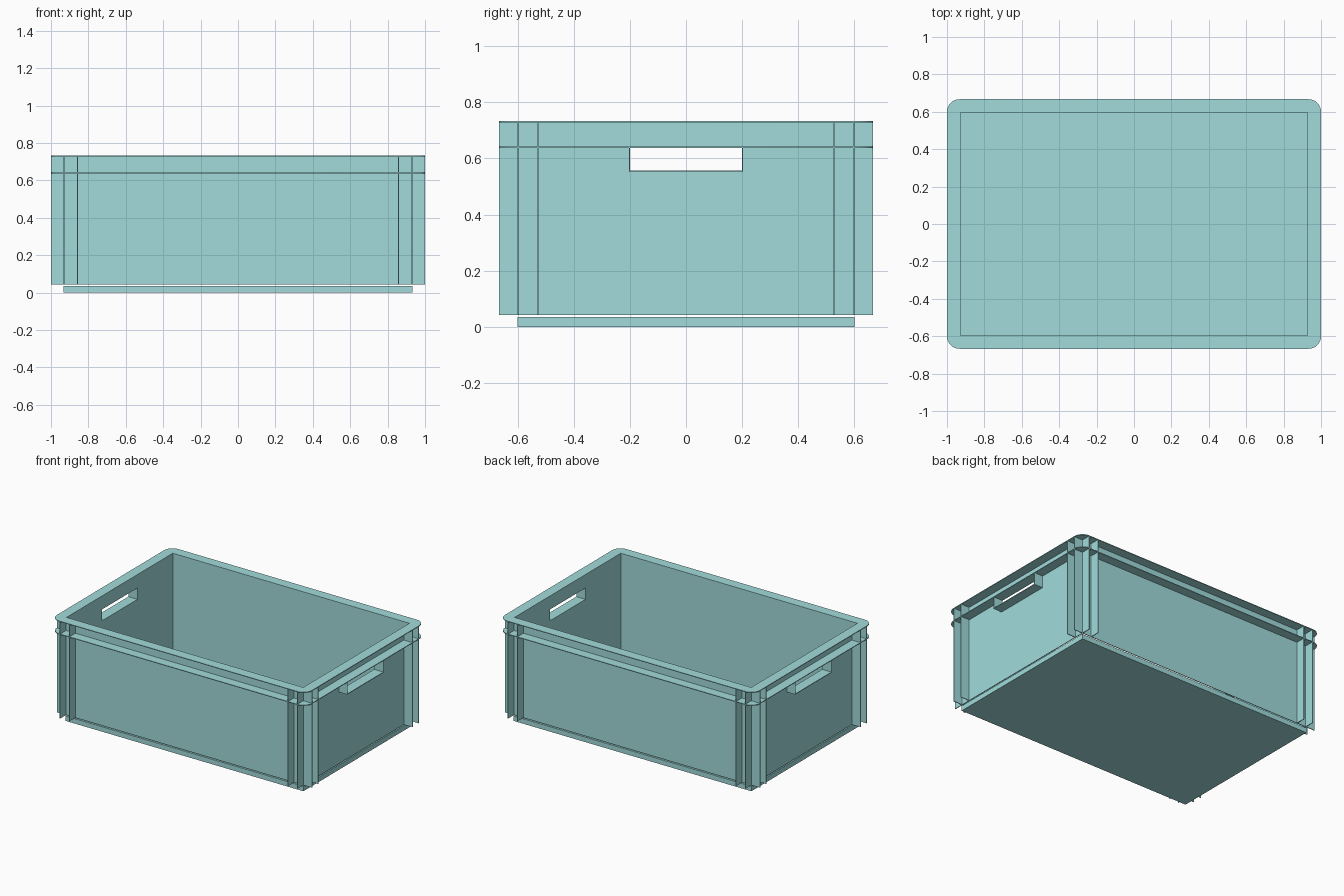
import bpy, bmesh, math

if "Cube" in bpy.data.objects:
    bpy.data.objects.remove(bpy.data.objects["Cube"])

X, Y = 1.0, 0.667          # rim outer half sizes
WX, WY = 0.933, 0.600      # wall outer half sizes
T = 0.005                  # sheet thickness
BOTTOM, LEDGE, TOP = 0.043, 0.637, 0.733

teal = bpy.data.materials.new("teal_plastic")
teal.diffuse_color = (0.36, 0.71, 0.71, 1)
teal.use_nodes = True
teal.node_tree.nodes["Principled BSDF"].inputs["Base Color"].default_value = teal.diffuse_color


def finish(name, bm):
    bmesh.ops.recalc_face_normals(bm, faces=bm.faces)
    me = bpy.data.meshes.new(name)
    bm.to_mesh(me)
    bm.free()
    me.materials.append(teal)
    ob = bpy.data.objects.new(name, me)
    bpy.context.collection.objects.link(ob)
    return ob


def boxes(name, spans):
    """One object made of boxes given as (x0, x1, y0, y1, z0, z1)."""
    bm = bmesh.new()
    for x0, x1, y0, y1, z0, z1 in spans:
        vs = bmesh.ops.create_cube(bm, size=1)["verts"]
        bmesh.ops.scale(bm, verts=vs, vec=(abs(x1 - x0), abs(y1 - y0), z1 - z0))
        bmesh.ops.translate(bm, verts=vs,
                            vec=((x0 + x1) / 2, (y0 + y1) / 2, (z0 + z1) / 2))
    return finish(name, bm)


def ring(name, ox, oy, radius, z0, z1, segments):
    """Rectangular frame around the cavity, outer corners rounded."""
    bm = bmesh.new()
    signs = [(1, 1), (-1, 1), (-1, -1), (1, -1)]
    outer, corner = [], []
    for c, (sx, sy) in enumerate(signs):
        for i in range(segments + 1):
            a = math.pi / 2 * (c + i / max(segments, 1))
            outer.append((sx * (ox - radius) + radius * math.cos(a),
                          sy * (oy - radius) + radius * math.sin(a)))
            corner.append(c)
    low_out, high_out = ([bm.verts.new((x, y, z)) for x, y in outer] for z in (z0, z1))
    low_in, high_in = ([bm.verts.new((sx * (WX - T), sy * (WY - T), z))
                        for sx, sy in signs] for z in (z0, z1))
    n = len(outer)
    for i in range(n):
        j = (i + 1) % n
        a, b = corner[i], corner[j]
        bm.faces.new((low_out[i], low_out[j], high_out[j], high_out[i]))
        for o, inn in ((low_out, low_in), (high_out, high_in)):
            bm.faces.new((o[i], o[j], inn[b], inn[a]) if a != b else (o[i], o[j], inn[a]))
        if a != b:
            bm.faces.new((low_in[a], low_in[b], high_in[b], high_in[a]))
    return finish(name, bm)


# Base plate
boxes("base_plate", [(-WX, WX, -WY, WY, 0, 0.035)])

# Walls with a hand hole through both ends
walls = ring("walls", WX, WY, 0, BOTTOM, TOP, 0)
cutter = boxes("hand_hole_cutter", [(-1.2, 1.2, -0.2, 0.2, 0.557, LEDGE)])
cutter.hide_render = True
mod = walls.modifiers.new("hand_holes", 'BOOLEAN')
mod.operation, mod.solver, mod.object = 'DIFFERENCE', 'EXACT', cutter
bpy.context.view_layer.objects.active = walls
bpy.ops.object.modifier_apply(modifier=mod.name)
bpy.data.objects.remove(cutter)

# Two flanges of the rim, with smooth round corners
for name, z in (("top_flange", TOP - T), ("lower_flange", LEDGE)):
    flange = ring(name, X, Y, 0.067, z, z + T, 12)
    bpy.context.view_layer.objects.active = flange
    flange.select_set(True)
    bpy.ops.object.shade_smooth_by_angle(angle=math.radians(30))
    flange.select_set(False)

# Vertical corner ribs on all four sides
ribs = []
for sx in (-1, 1):
    for sy in (-1, 1):
        for x in (WX, 0.86):
            ribs.append((sx * (x - T), sx * x, sy * (WY - T), sy * Y, BOTTOM, TOP - T))
        for y in (WY, 0.53):
            ribs.append((sx * (WX - T), sx * X, sy * (y - T), sy * y, BOTTOM, TOP - T))
boxes("corner_ribs", ribs)

# Collars around the hand holes: two cheeks and a sill at each end
collars = []
for sx in (-1, 1):
    x0, x1 = sx * (WX - T), sx * X
    collars.append((x0, x1, -0.204, 0.204, 0.552, 0.557))
    for sy in (-1, 1):
        collars.append((x0, x1, sy * 0.2, sy * 0.204, 0.557, LEDGE))
boxes("handle_collars", collars)
